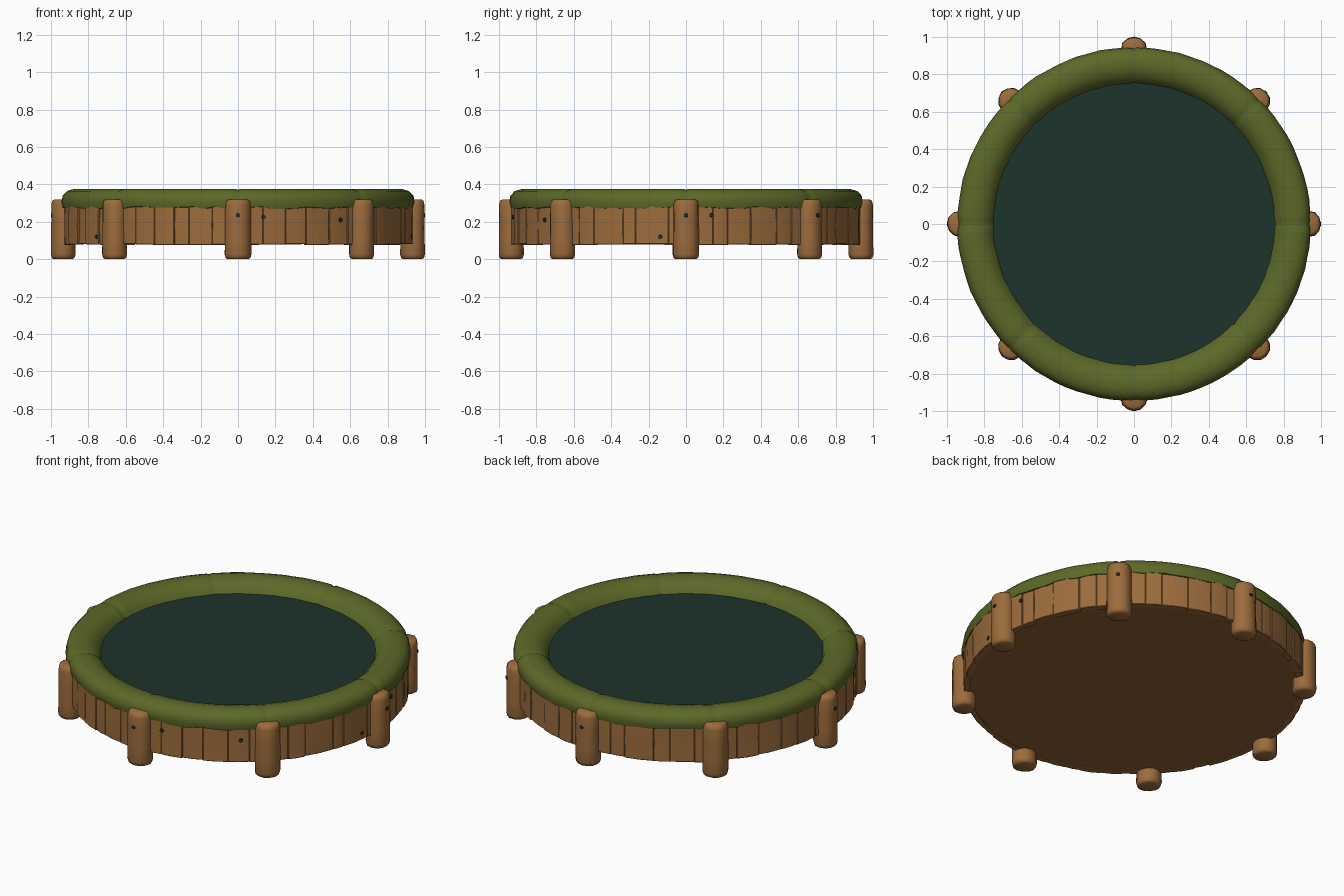
import bpy, bmesh, math, random
from mathutils import Matrix, Vector

random.seed(4)
cube = bpy.data.objects.get("Cube")
if cube:
    bpy.data.objects.remove(cube, do_unlink=True)


def material(name, color):
    m = bpy.data.materials.new(name)
    m.use_nodes = True
    m.diffuse_color = (*color, 1)
    m.node_tree.nodes["Principled BSDF"].inputs["Base Color"].default_value = (*color, 1)
    return m


WOOD = material("warm wood", (0.335, 0.15, 0.046))
GREEN = material("olive padding", (0.108, 0.139, 0.021))
MAT = material("dark teal fabric", (0.012, 0.0335, 0.024))
UNDER = material("wood underside", (0.275, 0.125, 0.041))


def finish(name, bm, mat, smooth=None):
    bmesh.ops.recalc_face_normals(bm, faces=bm.faces)
    mesh = bpy.data.meshes.new(name)
    bm.to_mesh(mesh)
    bm.free()
    mesh.materials.append(mat)
    ob = bpy.data.objects.new(name, mesh)
    bpy.context.collection.objects.link(ob)
    if smooth:
        bpy.ops.object.select_all(action="DESELECT")
        ob.select_set(True)
        bpy.context.view_layer.objects.active = ob
        bpy.ops.object.shade_smooth_by_angle(angle=math.radians(smooth))
    return ob


def polar(r, a, z):
    return Vector((r * math.cos(a), r * math.sin(a), z))


def skin(bm, rings, closed):
    """Bridge equal loops of vertices; cap the ends if not closed."""
    n = len(rings[0])
    pairs = list(zip(rings, rings[1:]))
    if closed:
        pairs.append((rings[-1], rings[0]))
    else:
        bm.faces.new(rings[0])
        bm.faces.new(rings[-1])
    for p, q in pairs:
        for i in range(n):
            j = (i + 1) % n
            bm.faces.new((p[i], p[j], q[j], q[i]))


# Padded ring: eight cushions, pinched where they meet, with a wavy lower hem
section = [(0.745, 0.295), (0.765, 0.335), (0.80, 0.364), (0.84, 0.376), (0.88, 0.375),
           (0.915, 0.364), (0.938, 0.34), (0.945, 0.305), (0.938, 0.276), (0.90, 0.268),
           (0.76, 0.272)]
HEM = 8
STEPS = (0, 0.02, 0.08, 0.17, 0.25, 0.34, 0.42, 0.5, 0.58, 0.67, 0.75, 0.83, 0.92, 0.98)
bm = bmesh.new()
rings = []
for k in range(8):
    for t in STEPS:
        a = (k + t) * math.pi / 4
        pinch = 0.94 if t == 0 else 0.99 if t in (STEPS[1], STEPS[-1]) else 1
        wob = random.uniform(-0.002, 0.002)
        hem = random.uniform(-0.007, 0.006)
        rings.append([bm.verts.new(polar(0.845 + (r - 0.845) * pinch + wob, a,
                                         0.30 + (z - 0.30) * pinch + (hem if i == HEM else 0)))
                      for i, (r, z) in enumerate(section)])
skin(bm, rings, True)
finish("padded_ring", bm, GREEN, 50)


# Jumping mat and underside board
def disc(name, radius, z, depth, mat):
    bm = bmesh.new()
    bmesh.ops.create_cone(bm, cap_ends=True, segments=64, radius1=radius, radius2=radius,
                          depth=depth, matrix=Matrix.Translation((0, 0, z)))
    return finish(name, bm, mat)


disc("jumping_mat", 0.765, 0.30, 0.02, MAT)
disc("underside_board", 0.922, 0.091, 0.02, UNDER)

# Wall of uneven upright planks, fitted tightly together
bm = bmesh.new()
for k in range(8):
    cuts = [0] + [(i + random.uniform(-0.25, 0.25)) / 6 for i in range(1, 6)] + [1]
    for t0, t1 in zip(cuts, cuts[1:]):
        out = 0.932 + random.uniform(-0.004, 0.004)
        low, high = 0.077 + random.uniform(-0.002, 0.004), 0.281
        a0, a1 = [(k + t) * math.pi / 4 for t in (t0, t1)]
        mid = (a0 + a1) / 2
        e = 0.003
        loops = []
        for z, d in ((low, e), (low + e, 0), (0.18, random.uniform(-0.003, 0.003)), (high, 0)):
            outline = [(0.90, a0), (out - d - e, a0), (out - d, a0 + e), (out - d + 0.003, mid),
                       (out - d, a1 - e), (out - d - e, a1), (0.90, a1)]
            loops.append([bm.verts.new(polar(r, a, z)) for r, a in outline])
        skin(bm, loops, False)
finish("plank_wall", bm, WOOD, 40)

# Eight rounded log posts, slightly wider along the wall
POST_R = 0.934
log = [(0.050, 0), (0.061, 0.006), (0.066, 0.025), (0.065, 0.11), (0.064, 0.21),
       (0.064, 0.29), (0.059, 0.312), (0.046, 0.32)]
for k in range(8):
    a = k * math.pi / 4
    bm = bmesh.new()
    bumps = [random.uniform(0.98, 1.03) for _ in range(12)]
    loops = []
    for r, z in log:
        loop = []
        for i, b in enumerate(bumps):
            p = polar(r * b * random.uniform(0.99, 1.01), i * math.pi / 6, z)
            p.y *= 1.06
            loop.append(bm.verts.new(Matrix.Rotation(a, 3, "Z") @ (p + Vector((POST_R, 0, 0)))))
        loops.append(loop)
    skin(bm, loops, False)
    finish(f"log_post_{k + 1}", bm, WOOD, 50)

# Dark nail heads on posts and planks: angle in degrees, radius, height
nails = [(deg, 0.997, 0.235) for deg in (-90, 0, 45, 90, 180)]
nails += [(8.5, 0.936, 0.235), (-8.5, 0.936, 0.12), (-81.5, 0.936, 0.225),
          (-144, 0.936, 0.12), (-54, 0.936, 0.21)]
bm = bmesh.new()
for deg, r, z in nails:
    a = math.radians(deg)
    turn = polar(1, a, 0).to_track_quat("Z", "Y").to_matrix().to_4x4()
    bmesh.ops.create_cone(bm, cap_ends=True, segments=8, radius1=0.012, radius2=0.011,
                          depth=0.008, matrix=Matrix.Translation(polar(r, a, z)) @ turn)
finish("nail_heads", bm, MAT)
